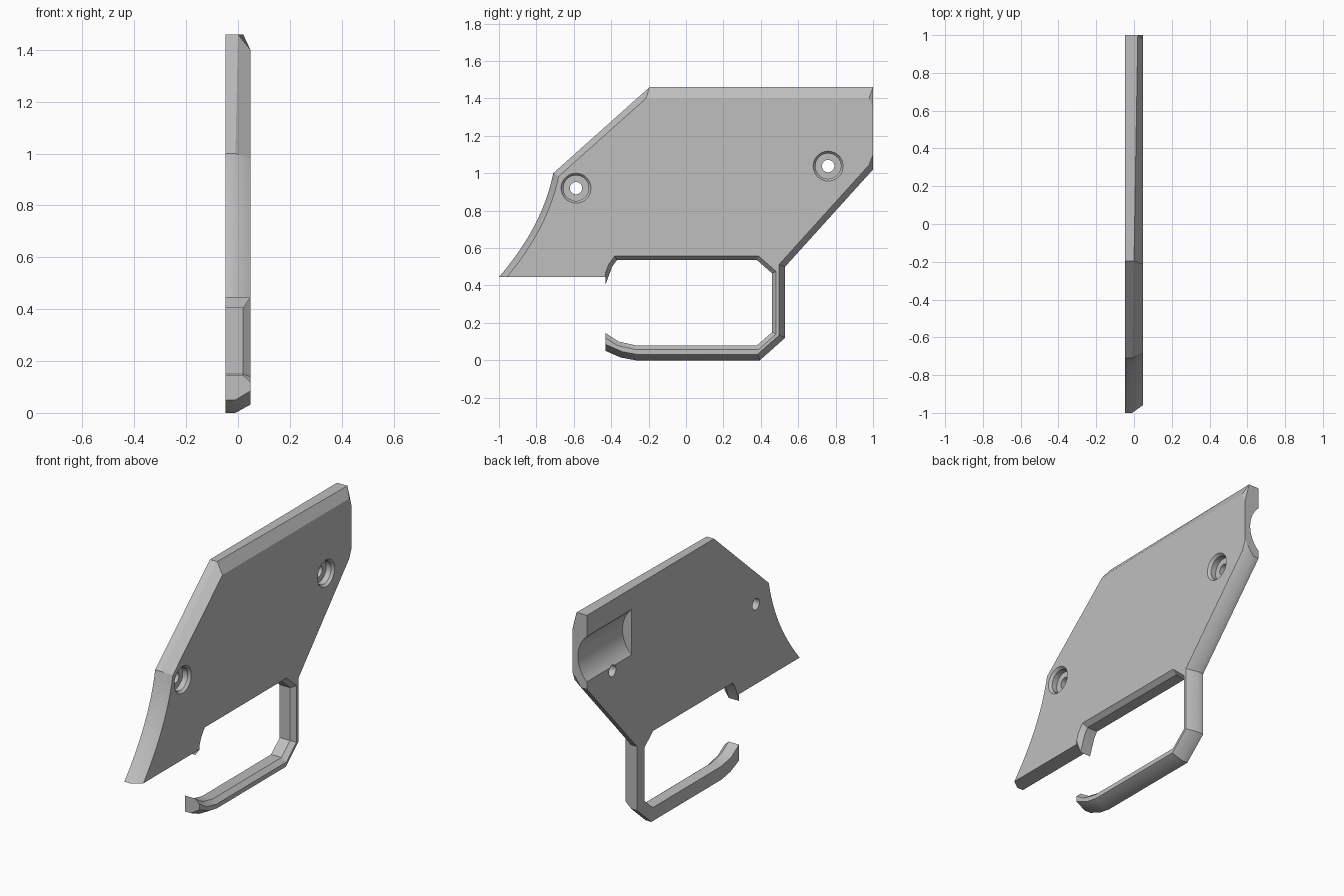
import bpy, bmesh, math
from mathutils import Vector, Matrix

cube = bpy.data.objects.get("Cube")
if cube:
    bpy.data.objects.remove(cube, do_unlink=True)

HALF = 0.048      # half thickness
LOW = -0.01       # where the wide outer chamfer starts
HIGH = 0.02       # where the short chamfers start
OUTER, INNER = 0.032, 0.022

grey = bpy.data.materials.new("plain_grey")
grey.use_nodes = True
grey.diffuse_color = (0.52, 0.52, 0.52, 1)
grey.node_tree.nodes["Principled BSDF"].inputs["Base Color"].default_value = grey.diffuse_color


def make_object(name, bm):
    bmesh.ops.recalc_face_normals(bm, faces=bm.faces)
    mesh = bpy.data.meshes.new(name)
    bm.to_mesh(mesh)
    bm.free()
    mesh.materials.append(grey)
    obj = bpy.data.objects.new(name, mesh)
    bpy.context.collection.objects.link(obj)
    return obj


def cut(target, cutter):
    cutter.hide_render = True
    mod = target.modifiers.new(cutter.name, 'BOOLEAN')
    mod.operation = 'DIFFERENCE'
    mod.solver = 'EXACT'
    mod.object = cutter
    bpy.context.view_layer.objects.active = target
    bpy.ops.object.modifier_apply(modifier=mod.name)
    bpy.data.objects.remove(cutter, do_unlink=True)


# Outline in (y, z): each point has a chamfer start and the chamfer width of its next edge
outline = []


def run(start, width, *points):
    outline.extend((Vector(p), start, width) for p in points)


# plate underside and hook
run(LOW, 0, (-1, .445))
run(HIGH, 0, (-.43, .445))
# inside of the guard loop
run(HIGH, INNER, (-.43, .405), (-.395, .5), (-.37, .535), (.38, .535), (.46, .465),
    (.46, .15), (.38, .08), (-.27, .08), (-.36, .1))
run(HIGH, 0, (-.43, .145))
# outside of the guard loop and rear slope
run(LOW, OUTER, (-.43, .05), (-.35, .015), (-.27, 0), (.395, 0), (.53, .12), (.53, .5))
# rear end, with chamfers fading out
run(LOW, INNER, (1, 1.02))
run(HALF - .001, 0, (1, 1.1))
run(HALF - .001, INNER, (1, 1.35))
# top edge, front slope and curved nose
run(HIGH, .06, (1, 1.46))
run(0, OUTER, (-.195, 1.46))
a, b, c = Vector((-.71, 1)), Vector((-.765, .718)), Vector((-1, .445))
STEPS = 12
for i in range(STEPS):
    t = i / STEPS
    run(LOW, OUTER, a * (1 - t) ** 2 + b * 2 * t * (1 - t) + c * t * t)


def inset(i):
    """Move a corner inward by the widths of its two edges."""
    p, _, w2 = outline[i]
    q, _, w1 = outline[i - 1]
    r = outline[(i + 1) % len(outline)][0]
    d1, d2 = (p - q).normalized(), (r - p).normalized()
    n1, n2 = Vector((-d1.y, d1.x)), Vector((-d2.y, d2.x))
    det = n1.x * n2.y - n1.y * n2.x
    if abs(det) < .01:
        return p + n1 * min(w1, w2)
    return p + Vector((w1 * n2.y - w2 * n1.y, w2 * n1.x - w1 * n2.x)) / det


# Side plate with guard loop, lofted through three rings
bm = bmesh.new()
rings = [[], [], []]
for i, (p, start, _) in enumerate(outline):
    q = inset(i)
    rings[0].append(bm.verts.new((-HALF, p.x, p.y)))
    rings[1].append(bm.verts.new((start, p.x, p.y)))
    rings[2].append(bm.verts.new((HALF, q.x, q.y)))
for lower, upper in zip(rings, rings[1:]):
    for i in range(len(lower)):
        bm.faces.new((lower[i - 1], lower[i], upper[i], upper[i - 1]))
bm.faces.new(rings[0])
bm.faces.new(rings[2])
bmesh.ops.remove_doubles(bm, verts=bm.verts, dist=.0001)
plate = make_object("side_plate_with_guard", bm)

# Stepped screw holes, turned from a profile of (x, radius)
PROFILE = [(-.1, .033), (0, .033), (0, .068), (.033, .068), (HALF, .08), (.1, .08)]
SIDES = 40
for name, y, z in (("front_screw_hole", -.588, .92), ("rear_screw_hole", .76, 1.038)):
    bm = bmesh.new()
    loops = []
    for x, r in PROFILE:
        loops.append([bm.verts.new((x, y + r * math.cos(k * math.tau / SIDES),
                                    z + r * math.sin(k * math.tau / SIDES)))
                      for k in range(SIDES)])
    for lower, upper in zip(loops, loops[1:]):
        for k in range(SIDES):
            bm.faces.new((lower[k - 1], lower[k], upper[k], upper[k - 1]))
    bm.faces.new(loops[0])
    bm.faces.new(loops[-1])
    cut(plate, make_object(name, bm))

# Round-bottomed channel on the flat side, open at the rear end
bm = bmesh.new()
R, DEPTH = .182, .06
place = Matrix.Translation((DEPTH - HALF - R, .84, 1.2)) @ Matrix.Rotation(math.pi / 2, 4, 'X')
bmesh.ops.create_cone(bm, cap_ends=True, segments=64, radius1=R, radius2=R,
                      depth=.52, matrix=place)
cut(plate, make_object("rear_channel", bm))

# Smooth shading with sharp edges kept
bpy.ops.object.select_all(action='DESELECT')
plate.select_set(True)
bpy.context.view_layer.objects.active = plate
bpy.ops.object.shade_smooth_by_angle(angle=math.radians(30))
